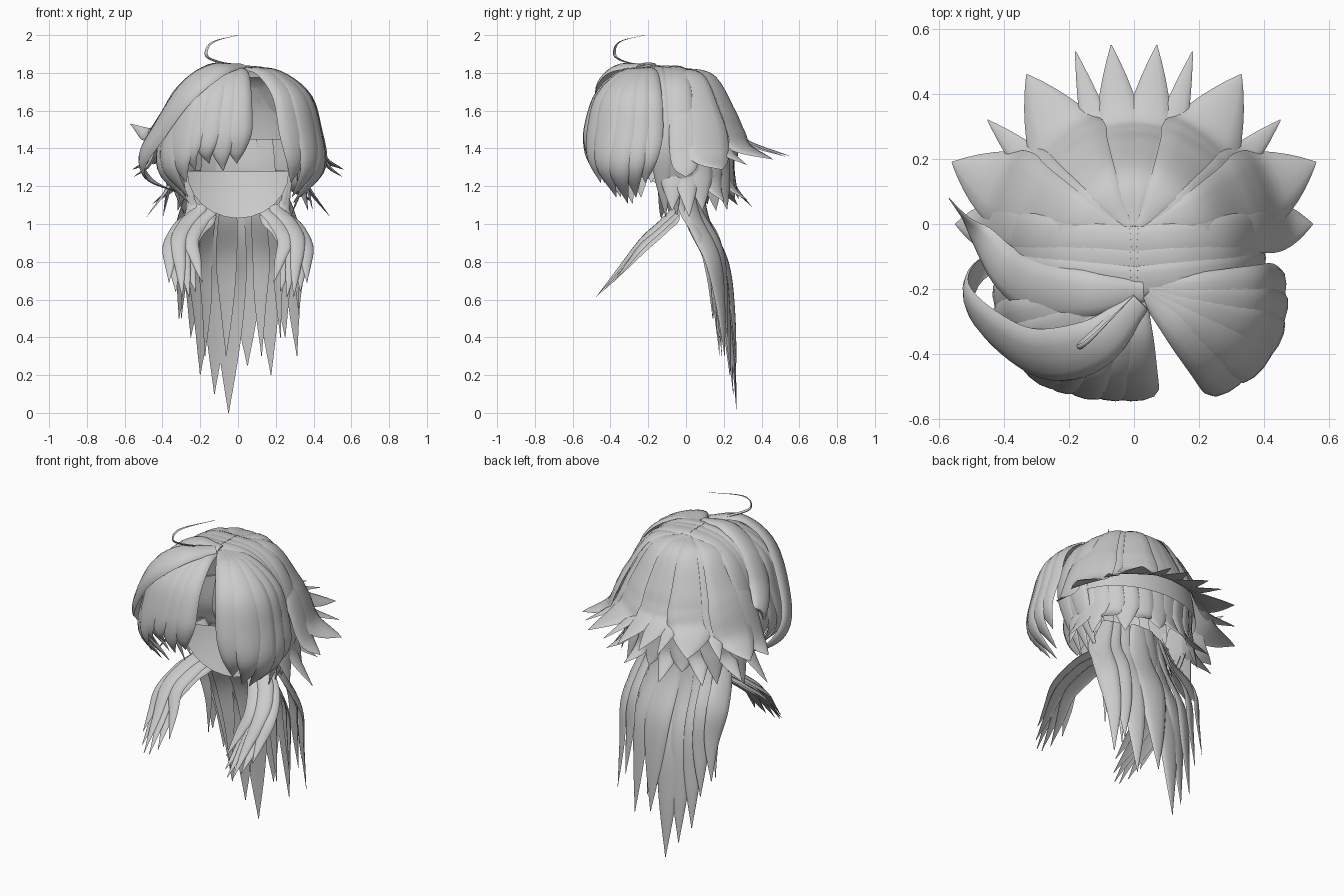
import bpy, bmesh, math
from math import sin, cos, pi, radians
from mathutils import Vector

if "Cube" in bpy.data.objects:
    bpy.data.objects.remove(bpy.data.objects["Cube"])

hair = bpy.data.materials.new("hair_grey")
hair.use_nodes = True
GREY = (.6, .6, .6, 1)
hair.diffuse_color = GREY
hair.node_tree.nodes["Principled BSDF"].inputs["Base Color"].default_value = GREY
parts = []
SIDES = {"left": 1, "right": -1}


def finish(name, bm):
    bmesh.ops.recalc_face_normals(bm, faces=bm.faces)
    mesh = bpy.data.meshes.new(name)
    bm.to_mesh(mesh)
    bm.free()
    mesh.materials.append(hair)
    obj = bpy.data.objects.new(name, mesh)
    bpy.context.collection.objects.link(obj)
    parts.append(obj)


def mirrored(points, sign):
    return [(sign * x, y, z) for x, y, z in points]


def spline(pts, t):
    """Point on a Catmull-Rom curve, t from 0 to 1."""
    n = len(pts) - 1
    i = min(int(t * n), n - 1)
    u = t * n - i
    b, c = pts[i], pts[i + 1]
    a = pts[i - 1] if i else b * 2 - c
    d = pts[i + 2] if i + 2 <= n else c * 2 - b
    return (b * 2 + (c - a) * u + (a * 2 - b * 5 + c * 4 - d) * u ** 2
            + (b * 3 - a - c * 3 + d) * u ** 3) / 2


def lock(name, points, width, center=(0, -.15, None), root=.3, peak=.5, thick=.4,
         taper=1.7, steps=24, sides=12):
    """Pointed crescent-section lock; its back faces away from center."""
    pts = [Vector(p) for p in points]
    bm = bmesh.new()
    rings = []
    for j in range(steps + 1):
        s = j / steps
        p = spline(pts, s)
        tangent = (spline(pts, min(1, s + .01)) - spline(pts, max(0, s - .01))).normalized()
        level = p.z if center[2] is None else center[2]
        out = p - Vector((center[0], center[1], level))
        out = (out - tangent * out.dot(tangent)).normalized()
        across = tangent.cross(out)
        if s < peak:
            fullness = root + (1 - root) * sin(s / peak * pi / 2)
        else:
            fullness = 1 - ((s - peak) / (1 - peak)) ** taper
        w = max(width * fullness, .002)
        ring = []
        for i in range(sides):
            a = 2 * pi * i / sides
            height = sin(a) if i <= sides / 2 else -.15 * sin(a)
            ring.append(bm.verts.new(p + across * w * cos(a) + out * w * thick * (height - .4)))
        rings.append(ring)
    for ring, following in zip(rings, rings[1:]):
        for i in range(sides):
            k = (i + 1) % sides
            bm.faces.new((ring[i], ring[k], following[k], following[i]))
    bm.faces.new(rings[0])
    bm.faces.new(rings[-1])
    finish(name, bm)


# Crown dome, open over the face
def dome_point(radius, z, angle):
    return Vector((radius * cos(angle), -.03 + .78 * radius * sin(angle), z))


PROFILE = [(.03, 1.825), (.12, 1.82), (.22, 1.785), (.3, 1.71), (.35, 1.6), (.38, 1.5), (.4, 1.37)]
STEPS = 48
bm = bmesh.new()
grid = [[bm.verts.new(dome_point(r * .98, z - .01, 2 * pi * i / STEPS)) for i in range(STEPS)]
        for r, z in PROFILE]
bm.faces.new(grid[0])
for j, (upper, lower) in enumerate(zip(grid, grid[1:])):
    for i in range(STEPS):
        if j < 2 or sin(2 * pi * (i + .5) / STEPS) > -.42:
            k = (i + 1) % STEPS
            bm.faces.new((upper[i], upper[k], lower[k], lower[i]))
finish("crown_dome", bm)

# Flared crown locks: tip x, tip y, half width
FLARES = [(.07, .55, .08), (.18, .53, .05), (.33, .46, .13), (.45, .32, .05), (.56, .19, .13), (.55, 0, .08)]
for side, sign in SIDES.items():
    for i, (x, y, width) in enumerate(FLARES):
        a = math.atan2(y + .03, x * .85)
        z = 1.25 + .2 * y
        path = [dome_point(*p, a) for p in PROFILE[:5:2]]
        path += [dome_point(.4, 1.5, a), dome_point(.47, z + .07, a), (x, y, z)]
        lock(f"crown_lock_{side}_{i}", mirrored(path, sign), width, (0, -.05, 1), .1, .68, .25, 2.1)

# Bands running from the parting over both sides of the head
BAND = [(-.01, 1.83), (.16, 1.81), (.29, 1.72), (.37, 1.55), (.39, 1.38), (.34, 1.2), (.28, 1.04)]
for side, sign in SIDES.items():
    for i in range(3):
        path = [(x, -.18 + .06 * i + .012 * k, z) for k, (x, z) in enumerate(BAND)]
        lock(f"side_band_{side}_{i}", mirrored(path, sign), .07, (0, -.06, 1.2), .75, .55, .3)

# Short nape layer under the crown
COUNT = 14
for i in range(COUNT):
    a = radians(-8) + i * radians(196) / (COUNT - 1)
    tip = 1.05 + .07 * sin(a) + .03 * cos(4 * i)
    path = [dome_point(.36, 1.45, a), dome_point(.35, 1.3, a), dome_point(.37, 1.2, a),
            dome_point(.49 if i % 2 else .4, tip, a)]
    lock(f"nape_lock_{i}", path, .075, (0, -.05, None), .7, .4, .3)

# Fan-shaped inner nape, facing forward
bm = bmesh.new()
apex = bm.verts.new((0, -.03, 1.28))
rim = []
for i in range(13):
    a = pi * i / 12
    rim.append(bm.verts.new((.27 * cos(a), -.13 - .02 * abs(cos(a)), 1.28 - .25 * sin(a))))
for p, q in zip(rim, rim[1:]):
    bm.faces.new((apex, p, q))
finish("inner_nape", bm)


# Fringe locks fanning out from the parting
def fringe(name, degrees, tip, width, inset, taper):
    a = radians(degrees)
    c = abs(cos(a))
    bulge = 1 + .1 * sin(2 * a) ** 2
    shape = [(.06, 1.825), (.45, 1.8), (.81, 1.68), (.98 - .04 * c, 1.5),
             (.97 + .05 * c, .73 + tip / 2), (inset, tip)]
    path = [(.02 + .42 * bulge * cos(a) * k, -.2 + .33 * bulge * sin(a) * k, z) for k, z in shape]
    lock(name, path, width, (0, -.12, 1.35), .25, .6, .4, taper)


for i in range(5):
    arc = sin(pi * i / 4)
    for side, start, turn in (("left", -3, -12), ("right", -183, 12)):
        fringe(f"fringe_{side}_{i}", start + turn * i, 1.22 - .11 * arc, .095, .9 - .22 * arc, 1.7)
for i in range(4):
    fringe(f"fringe_middle_{i}", -94 - 11 * i, 1.32 - .04 * (i % 2), .085, .88, 1.2)

# Two large locks sweeping to the right over the fringe
lock("sweep_front", [(.02, -.24, 1.84), (-.12, -.37, 1.82), (-.28, -.41, 1.7), (-.42, -.34, 1.5),
                     (-.51, -.23, 1.34), (-.46, -.13, 1.23), (-.27, -.1, 1.15)],
     .095, (0, -.1, 1.3), .35, .3, steps=32)
lock("sweep_back", [(.03, -.21, 1.835), (-.14, -.22, 1.83), (-.3, -.2, 1.72), (-.4, -.14, 1.57),
                    (-.48, -.03, 1.48), (-.57, .08, 1.53)],
     .09, (0, -.1, 1.2), .35, .4, steps=32)

# Single curled hair on top
lock("top_curl", [(.01, -.21, 1.83), (-.14, -.35, 1.87), (-.17, -.38, 1.91),
                  (-.13, -.35, 1.965), (0, -.22, 2)],
     .01, (0, -.2, 1.9), .8, .4, .8, steps=32, sides=8)

# Long back hair in two layers: root x, tip height
OUTER = [(-.25, .5), (-.2, .4), (-.16, .2), (-.1, .1), (-.04, 0), (.04, .25), (.14, .2), (.2, .4), (.25, .3)]
INNER = [(-.24, .5), (-.14, .3), (-.05, .3), (.1, .3), (.18, .4), (.26, .5)]
for layer, locks, depth, width in (("outer", OUTER, .07, .1), ("inner", INNER, .01, .065)):
    for i, (x, tip) in enumerate(locks):
        y = depth - .3 * abs(x)
        drop = 1.24 - tip
        path = [(x * reach, y + back, 1.24 - drop * fall) for reach, back, fall in
                ((.8, .02, 0), (1.1, .05, .22), (1.25, .15, .45), (1.2, .19, .7), (1.25, .21, 1))]
        lock(f"back_hair_{layer}_{i}", path, width - .15 * abs(x), (0, -.2, None), .5, .45, .3)

# Forward-swept locks over each shoulder
for i in range(6):
    arc = sin(pi * (i + .5) / 6)
    shift = .022 * i - .08
    lift = (.03, -.03, 0)[i % 3]
    tip = Vector((.19 + .035 * i, -.35 - .13 * arc, .72 - .11 * arc))
    bend = Vector((.33 + shift, -.23, .89 + lift))
    path = [(.25 + shift / 2, -.05, 1.28), (.21 + shift, -.05, 1.08 + lift),
            (.28 + shift, -.12, .99 + lift), bend, (bend + tip) / 2, tip]
    for side, sign in SIDES.items():
        lock(f"shoulder_lock_{side}_{i}", mirrored(path, sign), .046, (sign * .2, .2, .4), .6)

# Smooth shading with crisp lock edges
bpy.ops.object.select_all(action="DESELECT")
for obj in parts:
    obj.select_set(True)
bpy.context.view_layer.objects.active = parts[0]
bpy.ops.object.shade_smooth_by_angle(angle=radians(50))
